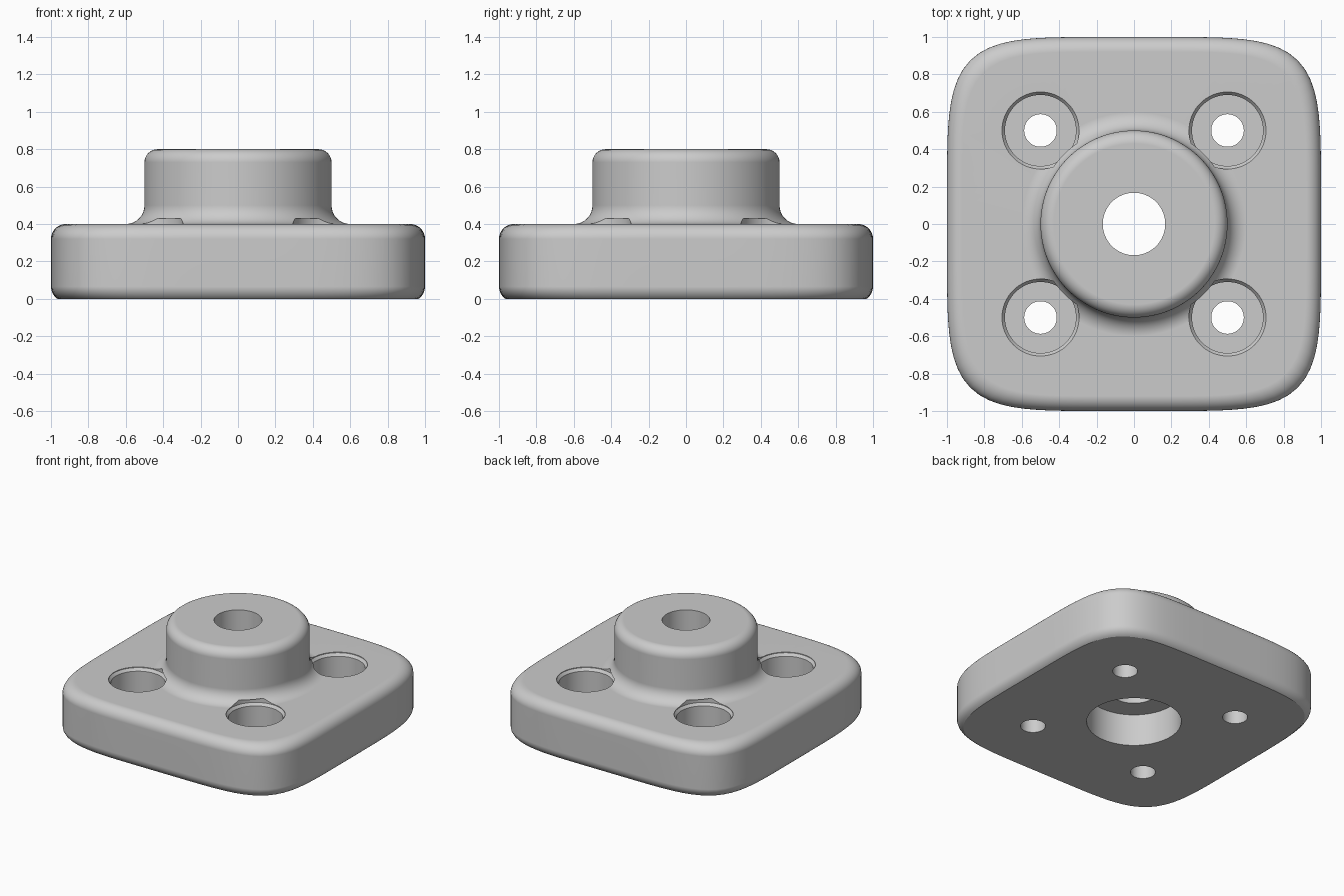
import bpy
import bmesh
from math import sin, cos, pi, radians

if "Cube" in bpy.data.objects:
    bpy.data.objects.remove(bpy.data.objects["Cube"], do_unlink=True)

SIDES = 128

# Plain grey finish
grey = bpy.data.materials.new("plain grey")
grey.use_nodes = True
colour = (0.6, 0.6, 0.6, 1)
grey.diffuse_color = colour
grey.node_tree.nodes["Principled BSDF"].inputs["Base Color"].default_value = colour


def ring(bm, size, z, sides, power=2, centre=(0, 0)):
    """Ring of vertices: a circle, or a rounded square for a high power."""
    verts = []
    for i in range(sides):
        a = 2 * pi * i / sides
        r = size * (abs(cos(a)) ** power + abs(sin(a)) ** power) ** (-1 / power)
        verts.append(bm.verts.new((centre[0] + r * cos(a), centre[1] + r * sin(a), z)))
    return verts


def loft(name, rings, sides, centre=(0, 0)):
    """Closed solid skinned through (size, height, power) rings, bottom to top."""
    bm = bmesh.new()
    loops = [ring(bm, s, z, sides, p, centre) for s, z, p in rings]
    for low, high in zip(loops, loops[1:]):
        for i in range(sides):
            j = (i + 1) % sides
            bm.faces.new((low[i], low[j], high[j], high[i]))
    bm.faces.new(loops[0][::-1])
    bm.faces.new(loops[-1])
    mesh = bpy.data.meshes.new(name)
    bm.to_mesh(mesh)
    bm.free()
    mesh.materials.append(grey)
    obj = bpy.data.objects.new(name, mesh)
    bpy.context.collection.objects.link(obj)
    return obj


def arc(size, z, radius, start, end, power, steps=8):
    """Profile arc around (size, z), angles in degrees."""
    angles = [radians(start + (end - start) * i / steps) for i in range(steps + 1)]
    return [(size + radius * cos(a), z + radius * sin(a), power) for a in angles]


# Square plate with soft edges, blended into a round boss
SQUARE = 5.2
profile = (arc(0.92, 0.066, 0.08, -56, 0, SQUARE)
           + arc(0.92, 0.32, 0.08, 0, 90, SQUARE)
           + arc(0.6, 0.5, 0.1, 270, 180, 2)
           + arc(0.43, 0.73, 0.07, 0, 90, 2))
flange = loft("flange_body", profile, SIDES)

# Centre bore, wider from below
cutters = [loft("centre_bore_cutter",
                [(0.33, -0.1, 2), (0.33, 0.245, 2), (0.167, 0.245, 2), (0.167, 1, 2)], 64)]

# Four counterbored bolt holes with a chamfered rim
for x in (-0.5, 0.5):
    for y in (-0.5, 0.5):
        cutters.append(loft("bolt_hole_cutter",
                            [(0.087, -0.1, 2), (0.087, 0.15, 2), (0.19, 0.15, 2),
                             (0.19, 0.375, 2), (0.206, 0.395, 2), (0.206, 0.43, 2)],
                            64, (x, y)))

for cutter in cutters:
    cutter.hide_render = True
    cut = flange.modifiers.new("cut", 'BOOLEAN')
    cut.operation = 'DIFFERENCE'
    cut.solver = 'EXACT'
    cut.object = cutter

# Bake the cuts, then drop the cutters
bpy.context.view_layer.update()
result = bpy.data.meshes.new_from_object(
    flange.evaluated_get(bpy.context.evaluated_depsgraph_get()))
flange.modifiers.clear()
flange.data = result
for cutter in cutters:
    bpy.data.objects.remove(cutter, do_unlink=True)

# Smooth shading with crisp hole edges
bpy.ops.object.select_all(action='DESELECT')
flange.select_set(True)
bpy.context.view_layer.objects.active = flange
bpy.ops.object.shade_smooth_by_angle(angle=radians(28))
weighted = flange.modifiers.new("even_shading", 'WEIGHTED_NORMAL')
weighted.keep_sharp = True
